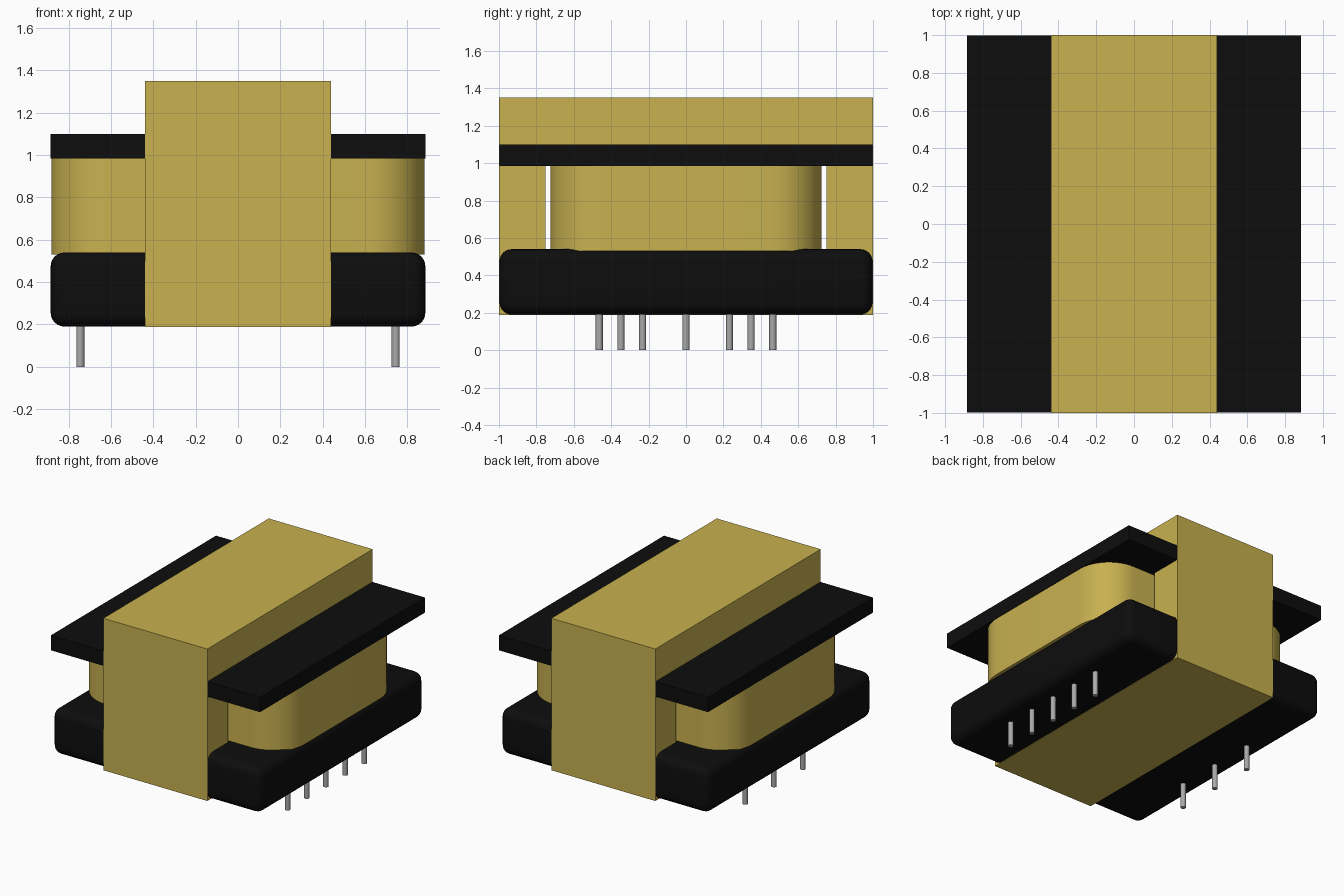
import bpy
import bmesh
from math import radians

if "Cube" in bpy.data.objects:
    bpy.data.objects.remove(bpy.data.objects["Cube"], do_unlink=True)


def material(name, color):
    m = bpy.data.materials.new(name)
    m.use_nodes = True
    m.diffuse_color = (*color, 1)
    bsdf = next(n for n in m.node_tree.nodes if n.type == 'BSDF_PRINCIPLED')
    bsdf.inputs["Base Color"].default_value = (*color, 1)
    return m


gold = material("gold", (0.58, 0.44, 0.08))
black = material("black", (0.004, 0.004, 0.004))
steel = material("steel", (0.4, 0.4, 0.4))


def finish(obj, name, mat, smooth=False):
    obj.name = obj.data.name = name
    obj.data.materials.append(mat)
    if smooth:
        bpy.ops.object.select_all(action='DESELECT')
        obj.select_set(True)
        bpy.context.view_layer.objects.active = obj
        bpy.ops.object.shade_smooth_by_angle(angle=radians(35))
    return obj


def box(name, mat, half_x, half_y, low, high, radius=0, segments=6, upright=False):
    """Centred box, optionally rounded on all edges or only the upright ones."""
    bm = bmesh.new()
    bmesh.ops.create_cube(bm, size=1)
    for v in bm.verts:
        v.co = (v.co.x * 2 * half_x, v.co.y * 2 * half_y,
                low + (v.co.z + 0.5) * (high - low))
    if radius:
        edges = [e for e in bm.edges if not upright
                 or abs(e.verts[0].co.z - e.verts[1].co.z) > 0.01]
        bmesh.ops.bevel(bm, geom=edges, offset=radius, segments=segments,
                        profile=0.5, affect='EDGES')
    mesh = bpy.data.meshes.new(name)
    bm.to_mesh(mesh)
    bm.free()
    obj = bpy.data.objects.new(name, mesh)
    bpy.context.collection.objects.link(obj)
    return finish(obj, name, mat, radius > 0)


# Laminated core: a square frame swept across x, with a centre leg
BOTTOM, TOP, HALF = 0.187, 1.35, 0.44


def rectangle(half_y, low, high):
    return [(-half_y, low), (half_y, low), (half_y, high), (-half_y, high)]


bm = bmesh.new()
outer = [bm.verts.new((-HALF, y, z)) for y, z in rectangle(1, BOTTOM, TOP)]
inner = [bm.verts.new((-HALF, y, z)) for y, z in rectangle(0.75, 0.44, 1.09)]
faces = [bm.faces.new((outer[i], outer[i - 1], inner[i - 1], inner[i]))
         for i in range(4)]
swept = bmesh.ops.extrude_face_region(bm, geom=faces, use_keep_orig=True)["geom"]
bmesh.ops.translate(bm, vec=(2 * HALF, 0, 0),
                    verts=[g for g in swept if isinstance(g, bmesh.types.BMVert)])
bmesh.ops.recalc_face_normals(bm, faces=bm.faces)
mesh = bpy.data.meshes.new("core_frame")
bm.to_mesh(mesh)
bm.free()
core = bpy.data.objects.new("core_frame", mesh)
bpy.context.collection.objects.link(core)
finish(core, "core_frame", gold)
box("core_centre_leg", gold, HALF - 0.01, 0.4, 0.4, 1.12)

# Bobbin: thick rounded base and thin top flange, with the winding between
box("bobbin_base", black, 0.885, 0.997, 0.19, 0.54, radius=0.065)
box("bobbin_top_flange", black, 0.885, 0.998, 0.985, 1.1)
box("winding", gold, 0.882, 0.725, 0.53, 0.99, radius=0.27, segments=16, upright=True)

# Terminal pins: five on the left side, three on the right
for side, sign, rows, pitch in (("left", 1, 5, 0.232), ("right", -1, 3, 0.348)):
    for i in range(rows):
        y = (i - (rows - 1) / 2) * pitch
        bpy.ops.mesh.primitive_cylinder_add(vertices=20, radius=0.019, depth=0.22,
                                            location=(sign * 0.745, y, 0.11))
        finish(bpy.context.object, f"{side}_pin_{i + 1}", steel, True)
